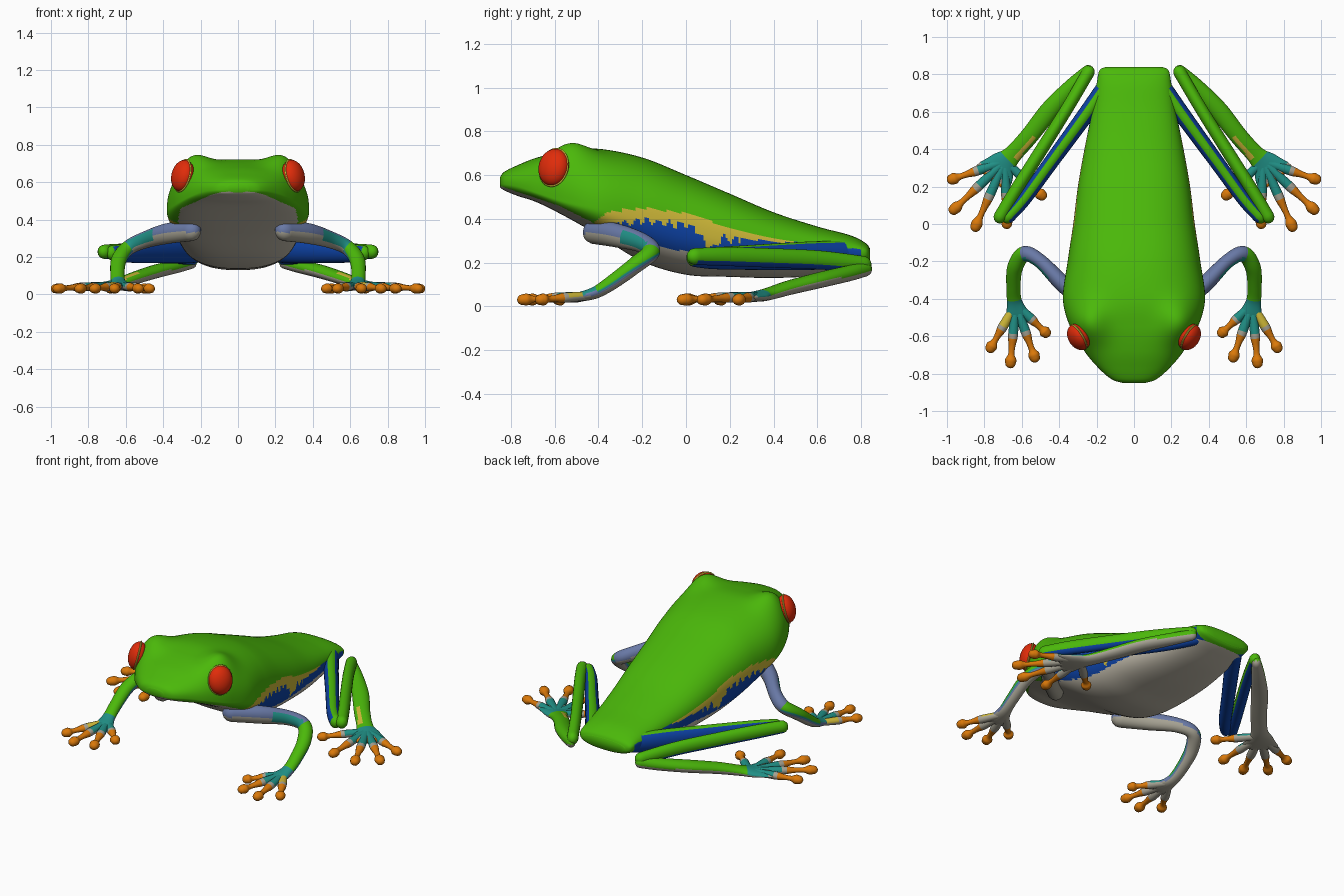
import bpy, bmesh, math
from mathutils import Vector, Matrix

cube = bpy.data.objects.get("Cube")
if cube:
    bpy.data.objects.remove(cube)

# Palette
PALETTE = {
    "leaf_green": (.07, .48, .003), "belly_grey": (.54, .5, .41),
    "flank_blue": (.004, .055, .38), "flank_yellow": (.62, .48, .04),
    "toe_orange": (.7, .19, .003), "eye_red": (.75, .025, .003),
    "arm_lilac": (.14, .19, .38), "joint_teal": (.015, .28, .24),
    "limb_grey": (.38, .36, .29),
}
GREEN, GREY, BLUE, YELLOW, ORANGE, RED, LILAC, TEAL, LIMB_GREY = range(9)
materials = []
for label, rgb in PALETTE.items():
    mat = bpy.data.materials.new(label)
    mat.use_nodes = True
    mat.diffuse_color = (*rgb, 1)
    shader = mat.node_tree.nodes["Principled BSDF"]
    shader.inputs["Base Color"].default_value = (*rgb, 1)
    shader.inputs["Roughness"].default_value = .6
    materials.append(mat)


def spline(rows, steps):
    """Catmull-Rom interpolation through rows of any length."""
    out = []
    for i in range(len(rows) - 1):
        a, b, c, d = (rows[min(max(i + k, 0), len(rows) - 1)] for k in (-1, 0, 1, 2))
        for s in range(steps):
            t = s / steps
            out.append([q + t / 2 * (r - p + t * (2 * p - 5 * q + 4 * r - e + t * (3 * (q - r) + e - p)))
                        for p, q, r, e in zip(a, b, c, d)])
    return out + [list(rows[-1])]


def piecewise(knots, y):
    """Linear interpolation of (y, value) knots."""
    for (a, p), (b, q) in zip(knots, knots[1:]):
        if y <= b:
            return p + (q - p) * max(0, (y - a) / (b - a))
    return knots[-1][1]


def loft(name, rings, rule):
    """Skin closed rings, cap the ends and colour faces by rule(t, centre, normal)."""
    bm = bmesh.new()
    layer = bm.faces.layers.float.new("t")
    loops = [[bm.verts.new(p) for p in ring] for ring in rings]
    n = len(loops[0])
    for i, (lo, hi) in enumerate(zip(loops, loops[1:])):
        for j in range(n):
            k = (j + 1) % n
            bm.faces.new((lo[j], lo[k], hi[k], hi[j]))[layer] = i / (len(loops) - 2)
    bm.faces.new(loops[0])[layer] = 0
    bm.faces.new(loops[-1])[layer] = 1
    bmesh.ops.recalc_face_normals(bm, faces=bm.faces)
    for f in bm.faces:
        f.smooth = True
        f.material_index = rule(f[layer], f.calc_center_median(), f.normal)
    bm.faces.layers.float.remove(layer)
    return finish(name, bm)


def finish(name, bm):
    mesh = bpy.data.meshes.new(name)
    bm.to_mesh(mesh)
    bm.free()
    for mat in materials:
        mesh.materials.append(mat)
    obj = bpy.data.objects.new(name, mesh)
    bpy.context.collection.objects.link(obj)
    return obj


def limb(name, side, rows, rule, sides=24, steps=8):
    """Round-ended tube through rows of x, y, z, half width, half height."""
    path = spline([(side * r[0], *r[1:]) for r in rows], steps)
    centres = [Vector(p[:3]) for p in path]
    last = len(path) - 1
    stations = []
    for i, p in enumerate(path):
        tangent = (centres[min(i + 1, last)] - centres[max(i - 1, 0)]).normalized()
        stations.append((centres[i], tangent, p[3], p[4]))

    def dome(station, sign):
        c, t, w, h = station
        return [(c + t * sign * h * math.cos(a), t, w * math.sin(a), h * math.sin(a)) for a in (.2, .6, 1.1)]

    stations = dome(stations[0], -1) + stations + dome(stations[-1], 1)[::-1]
    rings = []
    for c, t, w, h in stations:
        across = t.cross(Vector((0, 0, 1))).normalized()
        up = across.cross(t)
        rings.append([c + across * w * math.cos(a) + up * h * math.sin(a)
                      for a in (math.tau * j / sides for j in range(sides))])
    return loft(name, rings, rule)


# Body: y, half width, top, widest height, bottom
BODY = [
    (-.85, .06, .59, .565, .545), (-.83, .12, .615, .56, .53), (-.77, .19, .645, .55, .505),
    (-.68, .265, .68, .52, .475), (-.55, .34, .71, .48, .41), (-.4, .38, .72, .45, .325),
    (-.2, .355, .68, .41, .205), (0, .325, .60, .36, .145), (.2, .3, .515, .31, .135),
    (.4, .265, .43, .275, .13), (.6, .225, .365, .26, .14), (.75, .2, .325, .25, .165),
    (.82, .185, .29, .245, .185), (.84, .15, .265, .235, .2),
]
BELLY_LINE = [(-.85, .55), (-.58, .46), (-.42, .38), (-.3, .33), (-.15, .28), (0, .25), (.3, .25), (.7, .23), (.84, .17)]
FLANK_LINE = [(-.42, .385), (-.36, .43), (-.2, .45), (0, .425), (.2, .36), (.45, .3), (.8, .26)]
# Depth of the yellow band below the flank line
BAND = [(-.42, .08), (-.3, .05), (-.2, .04), (.05, .045), (.09, .1), (.13, .1), (.16, .045), (.3, .03), (.5, 0)]


def body_ring(y, w, top, mid, low, sides=140):
    ring = []
    for j in range(sides):
        a = math.tau * j / sides
        x, v = (math.copysign(abs(f) ** .84, f) for f in (math.cos(a), math.sin(a)))
        x *= w
        z = mid + v * (top - mid if v > 0 else mid - low)
        # Brow swelling around each eye
        if v > 0:
            z += .088 * v * math.exp(-((abs(x) - .245) / .095) ** 2 - ((y + .54) / .115) ** 2)
            x += math.copysign(.024 * v, x) * math.exp(-((abs(x) - .3) / .1) ** 2 - ((y + .54) / .1) ** 2)
        ring.append((x, y, z))
    return ring


def body_colour(t, c, n):
    if c.z < piecewise(BELLY_LINE, c.y):
        return GREY
    edge = piecewise(FLANK_LINE, c.y)
    if not -.42 < c.y < .8 or c.z > edge:
        return GREEN
    drip = .04 * (1 - abs(math.sin(c.y * 62))) * (-.3 < c.y < .25)
    return YELLOW if c.z > edge - piecewise(BAND, c.y) - drip else BLUE


loft("body", [body_ring(*row) for row in spline(BODY, 20)], body_colour)


# Limb colour rules
def thigh_colour(t, c, n):
    return GREEN if n.z > .78 or t > .95 else BLUE


def shin_colour(t, c, n):
    return BLUE if n.z < -.4 and .08 < t < .92 else GREEN


def ankle_colour(t, c, n):
    if n.z < -.15:
        return LIMB_GREY
    if t > .86:
        return ORANGE if t > .94 else LIMB_GREY
    if t > .62:
        return TEAL
    inner = n.x * c.x < 0
    return YELLOW if inner and .42 < t < .56 and n.z > .75 else GREEN


def arm_colour(t, c, n):
    if n.z < -.5:
        return LIMB_GREY
    if t < .38:
        if n.y < -.45 and t > .2:
            return TEAL
        return LILAC if n.z > -.1 else LIMB_GREY
    if t > .72:
        return TEAL if n.z > .3 else LILAC
    if n.z < -.2:
        return LILAC
    return TEAL if n.z < 0 else GREEN


def toes(name, side, root, tips, bases):
    """Fan of toes with knuckles and round pads, each with its own base colour."""
    for number, (tip, base) in enumerate(zip(tips, bases), 1):
        def toe_colour(t, c, n):
            if t > .38:
                return ORANGE
            return LIMB_GREY if t > .32 or n.z < -.2 else base

        start, end = Vector(root), Vector((*tip, .031))
        rows = [(*start.lerp(end, f), r, r * .9) for f, r in
                ((0, .02), (.3, .024), (.55, .026), (.72, .018), (.86, .017), (.95, .03), (1.02, .028))]
        limb(f"{name}_{number}", side, rows, toe_colour, sides=14, steps=5)


def eye_part(name, side, radii, colour):
    """Ellipsoid facing outwards and forwards."""
    bm = bmesh.new()
    bmesh.ops.create_uvsphere(bm, u_segments=32, v_segments=20, radius=1)
    turn = Matrix.Rotation(-side * .55, 4, "Z") @ Matrix.Rotation(-side * .25, 4, "Y")
    place = Matrix.Translation((side * .296, -.604, .635))
    bm.transform(place @ turn @ Matrix.Diagonal((*radii, 1)))
    for f in bm.faces:
        f.smooth = True
        f.material_index = colour
    finish(name, bm)


for side, word in ((1, "left"), (-1, "right")):
    # Eyes
    eye_part(f"{word}_eye", side, (.054, .075, .086), RED)
    eye_part(f"{word}_eye_rim", side, (.015, .079, .092), YELLOW)

    # Folded hind leg
    limb(f"{word}_thigh", side, [
        (.15, .74, .24, .045, .06), (.265, .575, .232, .044, .065), (.44, .335, .225, .04, .058),
        (.585, .135, .22, .037, .05), (.668, .04, .222, .034, .042)], thigh_colour)
    limb(f"{word}_shin", side, [
        (.715, .04, .228, .035, .038), (.632, .18, .228, .034, .043), (.512, .37, .222, .034, .044),
        (.362, .61, .212, .033, .043), (.245, .81, .192, .034, .038)], shin_colour)
    limb(f"{word}_ankle", side, [
        (.25, .82, .17, .028, .033), (.33, .74, .15, .04, .036), (.45, .61, .12, .05, .036),
        (.56, .47, .085, .048, .033), (.65, .37, .055, .05, .028), (.7, .32, .045, .075, .024),
        (.735, .275, .042, .1, .02), (.757, .247, .04, .108, .016)], ankle_colour)
    toes(f"{word}_hind_toe", side, (.69, .335, .05),
         [(.97, .24), (.96, .08), (.845, -.01), (.68, .005), (.495, .155)], [TEAL] * 5)

    # Front leg
    limb(f"{word}_front_leg", side, [
        (.25, -.42, .34, .05, .055), (.38, -.32, .325, .045, .055), (.5, -.2, .29, .038, .045),
        (.585, -.16, .25, .042, .04), (.635, -.23, .19, .042, .038), (.645, -.33, .115, .038, .034),
        (.64, -.41, .065, .04, .028), (.625, -.48, .045, .06, .022), (.62, -.52, .04, .07, .016)], arm_colour)
    toes(f"{word}_front_toe", side, (.632, -.43, .05),
         [(.765, -.66), (.66, -.74), (.532, -.71), (.473, -.58)], [YELLOW, TEAL, TEAL, TEAL])
